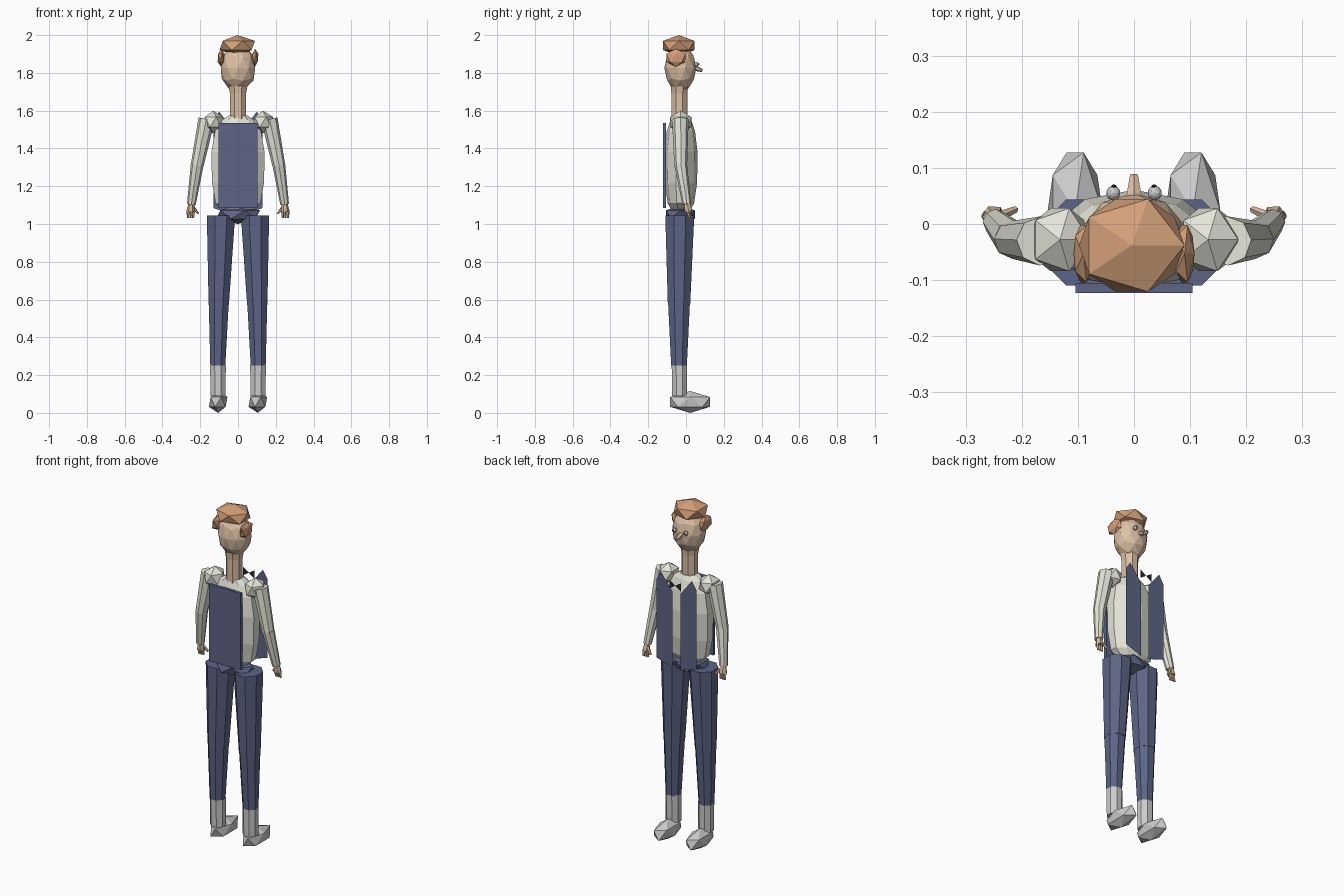
import bpy, bmesh, math
from mathutils import Vector

if "Cube" in bpy.data.objects:
    bpy.data.objects.remove(bpy.data.objects["Cube"])


def colour(name, rgb):
    m = bpy.data.materials.new(name)
    m.diffuse_color = (*rgb, 1)
    m.use_nodes = True
    m.node_tree.nodes["Principled BSDF"].inputs["Base Color"].default_value = m.diffuse_color
    return m


SKIN = colour("skin_tan", (0.72, 0.53, 0.38))
HAIR = colour("hair_orange", (0.65, 0.35, 0.19))
NAVY = colour("cloth_navy", (0.11, 0.13, 0.24))
SHIRT = colour("cloth_white", (0.78, 0.78, 0.70))
BLACK = colour("bow_black", (0.02, 0.02, 0.025))


def finish(name, bm, mat, closed=True):
    if closed:
        bmesh.ops.recalc_face_normals(bm, faces=bm.faces)
    me = bpy.data.meshes.new(name)
    bm.to_mesh(me)
    bm.free()
    ob = bpy.data.objects.new(name, me)
    bpy.context.collection.objects.link(ob)
    if mat:
        me.materials.append(mat)
    return ob


def gem(name, loc, radii, mat, sub=1):
    """Scaled low-poly icosphere."""
    bm = bmesh.new()
    bmesh.ops.create_icosphere(bm, subdivisions=sub, radius=1)
    for v in bm.verts:
        v.co = Vector(a * b + c for a, b, c in zip(v.co, radii, loc))
    return finish(name, bm, mat)


def loft(name, rings, mat, n=8):
    """Stack of flat elliptical rings: (x, y, z, rx, ry)."""
    bm = bmesh.new()
    loops = []
    for x, y, z, rx, ry in rings:
        loops.append([bm.verts.new((x + rx * math.cos(t), y + ry * math.sin(t), z))
                      for t in ((k + 0.5) * 2 * math.pi / n for k in range(n))])
    for a, b in zip(loops, loops[1:]):
        for k in range(n):
            j = (k + 1) % n
            bm.faces.new((a[k], a[j], b[j], b[k]))
    bm.faces.new(loops[0])
    bm.faces.new(loops[-1])
    return finish(name, bm, mat)


def tube(name, p, q, r1, r2, mat, n=8):
    """Tapered prism between two points."""
    p, q = Vector(p), Vector(q)
    d = q - p
    bm = bmesh.new()
    bmesh.ops.create_cone(bm, cap_ends=True, segments=n, radius1=r1, radius2=r2, depth=d.length)
    bm.transform(d.to_track_quat('Z', 'Y').to_matrix().to_4x4())
    bmesh.ops.translate(bm, verts=bm.verts, vec=(p + q) / 2)
    return finish(name, bm, mat)


def box(name, loc, size, mat):
    bm = bmesh.new()
    bmesh.ops.create_cube(bm, size=1)
    bmesh.ops.scale(bm, verts=bm.verts, vec=size)
    bmesh.ops.translate(bm, verts=bm.verts, vec=loc)
    return finish(name, bm, mat)


def sheet(name, points, y, mat):
    """Flat polygon in an xz plane."""
    bm = bmesh.new()
    f = bm.faces.new([bm.verts.new((x, y, z)) for x, z in points])
    f.normal_update()
    if f.normal.y < 0:
        f.normal_flip()
    return finish(name, bm, mat, closed=False)


# Head, neck and hair
gem("head", (0, -0.03, 1.825), (0.096, 0.085, 0.125), SKIN, 2)
loft("neck", [(0, -0.035, 1.54, 0.046, 0.046), (0, -0.035, 1.69, 0.046, 0.046),
              (0, -0.035, 1.73, 0.054, 0.05)], SKIN)
gem("hair_top", (-0.004, -0.038, 1.945), (0.105, 0.097, 0.055), HAIR)
tube("nose", (0, 0.035, 1.83), (0, 0.087, 1.812), 0.018, 0.008, SKIN, 6)

# Torso, vest back and hips
loft("torso", [(0, -0.027, 1.065, 0.07, 0.045), (0, -0.027, 1.11, 0.125, 0.07),
               (0, -0.027, 1.22, 0.145, 0.086), (0, -0.027, 1.38, 0.148, 0.088),
               (0, -0.027, 1.49, 0.128, 0.075), (0, -0.027, 1.55, 0.09, 0.055),
               (0, -0.03, 1.575, 0.05, 0.045)], SHIRT, 10)
box("vest_back", (0, -0.114, 1.31), (0.208, 0.018, 0.45), NAVY)
gem("hips", (0, -0.03, 1.05), (0.13, 0.09, 0.05), NAVY)

for side, s in (("left", -1), ("right", 1)):
    # Face details
    gem(f"{side}_hair_tuft", (s * 0.09, -0.053, 1.88), (0.02, 0.06, 0.048), HAIR)
    gem(f"{side}_eye", (s * 0.037, 0.055, 1.845), (0.013, 0.013, 0.013), None, 2)
    gem(f"{side}_pupil", (s * 0.036, 0.066, 1.847), (0.006, 0.005, 0.006), BLACK)

    # Vest front panel and half of the bow tie
    sheet(f"{side}_vest_front", [(s * x, z) for x, z in
          ((0.026, 1.05), (0.131, 1.085), (0.131, 1.545), (0.10, 1.595), (0.026, 1.50))], 0.088, NAVY)
    sheet(f"{side}_bow", [(0, 1.545), (s * 0.038, 1.57), (s * 0.038, 1.52)], 0.1, BLACK)

    # Arm
    gem(f"{side}_shoulder", (s * 0.132, -0.028, 1.54), (0.06, 0.066, 0.06), SHIRT)
    tube(f"{side}_upper_arm", (s * 0.166, -0.03, 1.555), (s * 0.216, -0.028, 1.31), 0.044, 0.034, SHIRT)
    tube(f"{side}_forearm", (s * 0.216, -0.028, 1.315), (s * 0.247, 0.004, 1.105), 0.034, 0.023, SHIRT)

    # Hand
    tube(f"{side}_palm", (s * 0.247, 0.006, 1.11), (s * 0.25, 0.012, 1.065), 0.016, 0.022, SKIN, 6)
    for k in range(3):
        x = 0.235 + 0.014 * k
        tube(f"{side}_finger_{k + 1}", (s * x, 0.012, 1.075), (s * (x + 0.002), 0.018, 1.032),
             0.009, 0.006, SKIN, 5)
    tube(f"{side}_thumb", (s * 0.238, 0.014, 1.09), (s * 0.211, 0.026, 1.055), 0.009, 0.006, SKIN, 5)

    # Leg, sock and shoe
    loft(f"{side}_thigh", [(s * 0.102, -0.037, 0.57, 0.058, 0.064),
                           (s * 0.09, -0.033, 1.045, 0.081, 0.083)], NAVY)
    loft(f"{side}_shin", [(s * 0.107, -0.037, 0.25, 0.043, 0.045),
                          (s * 0.102, -0.037, 0.575, 0.057, 0.062)], NAVY)
    loft(f"{side}_sock", [(s * 0.106, -0.035, 0.09, 0.043, 0.042),
                          (s * 0.106, -0.035, 0.25, 0.045, 0.044)], None)
    gem(f"{side}_shoe", (s * 0.105, 0.022, 0.058), (0.055, 0.124, 0.058), None)
